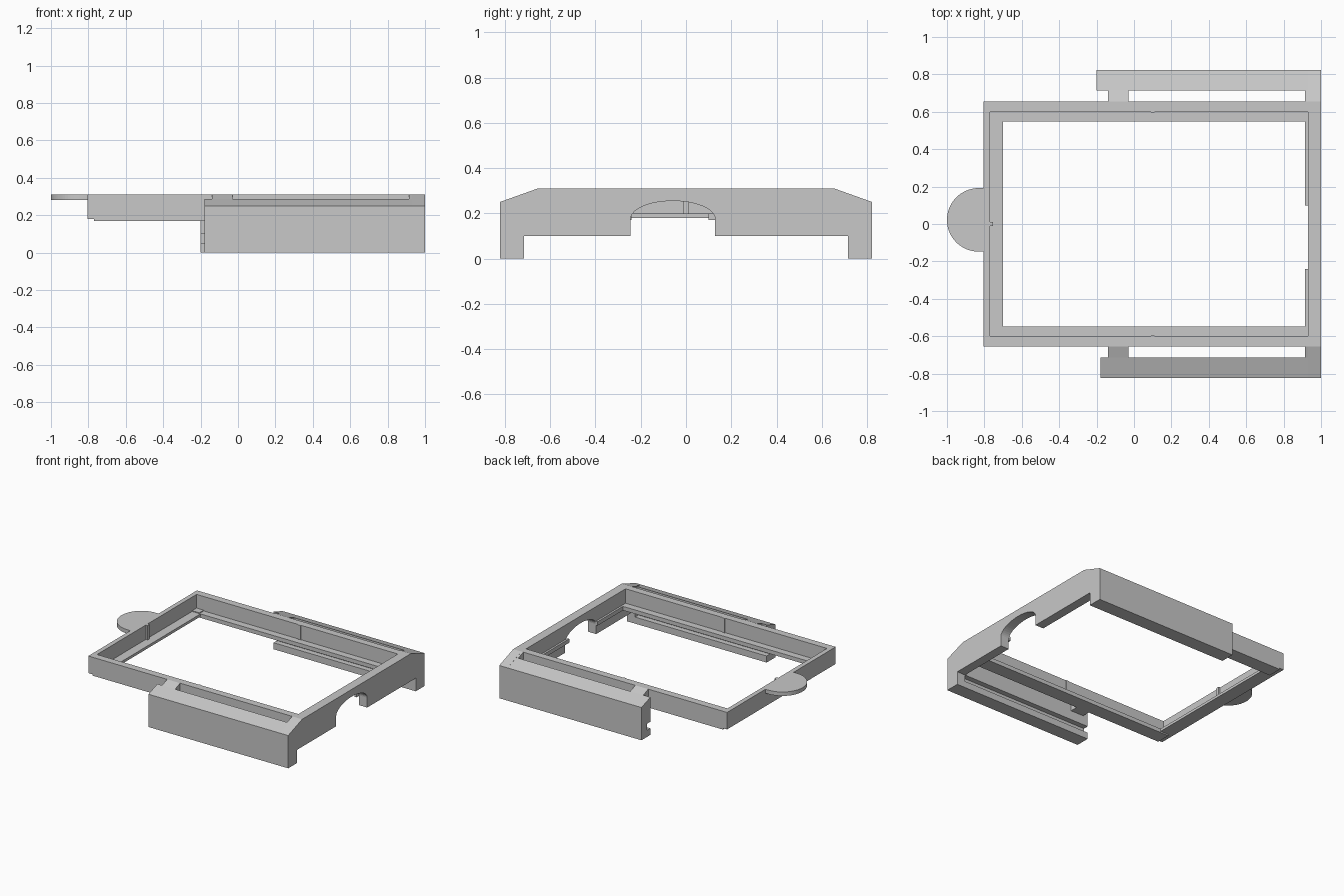
import bpy, bmesh, math
from mathutils import Vector

cube = bpy.data.objects.get("Cube")
if cube:
    bpy.data.objects.remove(cube, do_unlink=True)

grey = bpy.data.materials.new("plain grey")
grey.use_nodes = True
colour = (0.58, 0.58, 0.58, 1)
grey.diffuse_color = colour
grey.node_tree.nodes["Principled BSDF"].inputs["Base Color"].default_value = colour


def prism(name, outline, sweep):
    """Extrude a planar outline along the sweep vector."""
    bm = bmesh.new()
    face = bm.faces.new([bm.verts.new(p) for p in outline])
    moved = bmesh.ops.extrude_face_region(bm, geom=[face])["geom"]
    bmesh.ops.translate(bm, vec=Vector(sweep),
                        verts=[v for v in moved if isinstance(v, bmesh.types.BMVert)])
    bmesh.ops.recalc_face_normals(bm, faces=bm.faces)
    mesh = bpy.data.meshes.new(name)
    bm.to_mesh(mesh)
    bm.free()
    mesh.materials.append(grey)
    obj = bpy.data.objects.new(name, mesh)
    bpy.context.collection.objects.link(obj)
    return obj


def along_x(name, profile, x0, x1):
    return prism(name, [(x0, y, z) for y, z in profile], (x1 - x0, 0, 0))


def box(name, xs, ys, zs):
    (y0, y1), (z0, z1) = sorted(ys), zs
    return along_x(name, [(y0, z0), (y1, z0), (y1, z1), (y0, z1)], *xs)


TOP, BASE, LEDGE = 0.31, 0.17, 0.2
OUT, IN, OPEN = 0.655, 0.6, 0.547      # half widths of rim, recess and opening
ARM_IN, ARM_OUT = 0.715, 0.823
WALL = 0.93                            # inner face of the end wall
SLOPE = 0.287                          # height of the slope over the arm's inner edge

# End wall with sloped shoulders, two legs and an arched cutout
arch = [(-0.058 + 0.187 * math.cos(math.pi * i / 24),
         0.175 + 0.08 * math.sin(math.pi * i / 24)) for i in range(25)]
right_half = [(OUT, TOP), (ARM_OUT, 0.25), (ARM_OUT, 0), (ARM_IN, 0), (ARM_IN, 0.1)]
left_half = [(-y, z) for y, z in reversed(right_half)]
wall_profile = (right_half + [(arch[0][0], 0.1)] + arch
                + [(arch[-1][0], 0.1)] + left_half)
along_x("end_wall", wall_profile, WALL, 1.0)

# Far rim, its ledge and a small rib
box("far_rim", (-0.805, -0.77), (-OUT, OUT), (0.18, TOP))
box("far_ledge", (-0.77, -0.70), (-OPEN, OPEN), (0.18, LEDGE))
box("far_rib", (-0.77, -0.755), (-0.012, 0.012), (LEDGE, TOP))

# Ledges either side of the arch
box("end_ledge_back", (0.915, WALL), (0.10, OPEN), (BASE, LEDGE))
box("end_ledge_front", (0.915, WALL), (-OPEN, -0.24), (BASE, LEDGE))

# Long rims, arms and connectors, mirrored front to back
for side, label, arm_start in ((-1, "front", -0.18), (1, "back", -0.2)):
    def flip(profile):
        return [(side * y, z) for y, z in profile]

    box(label + "_rim", (-0.77, WALL), (side * IN, side * OUT), (BASE, TOP))
    box(label + "_ledge", (-0.77, WALL), (side * OPEN, side * IN), (BASE, LEDGE))
    box(label + "_corner_pad", (-0.77, -0.71), (side * OPEN, side * IN), (LEDGE, 0.206))
    box(label + "_rib", (0.09, 0.11), (side * 0.595, side * IN), (LEDGE, TOP))

    # Arm with a sloped top and a groove along its inner face
    arm = [(ARM_OUT, 0), (ARM_OUT, 0.25), (ARM_IN, SLOPE), (ARM_IN, 0.1),
           (0.755, 0.1), (0.755, 0.05), (ARM_IN, 0.05), (ARM_IN, 0)]
    along_x(label + "_arm", flip(arm), arm_start, WALL)

    link = [(OUT, BASE), (OUT, TOP), (ARM_IN, SLOPE), (ARM_IN, BASE)]
    along_x(label + "_connector", flip(link), -0.14, -0.03)
    along_x(label + "_end_connector", flip(link), 0.915, WALL)

# Rounded pull tab
tab = [(-0.83 + 0.17 * math.cos(a), 0.022 + 0.17 * math.sin(a), 0.28)
       for a in (math.pi * (0.5 + i / 32) for i in range(33))]
tab = [(-0.805, 0.192, 0.28)] + tab + [(-0.805, -0.148, 0.28)]
prism("pull_tab", tab, (0, 0, 0.03))
